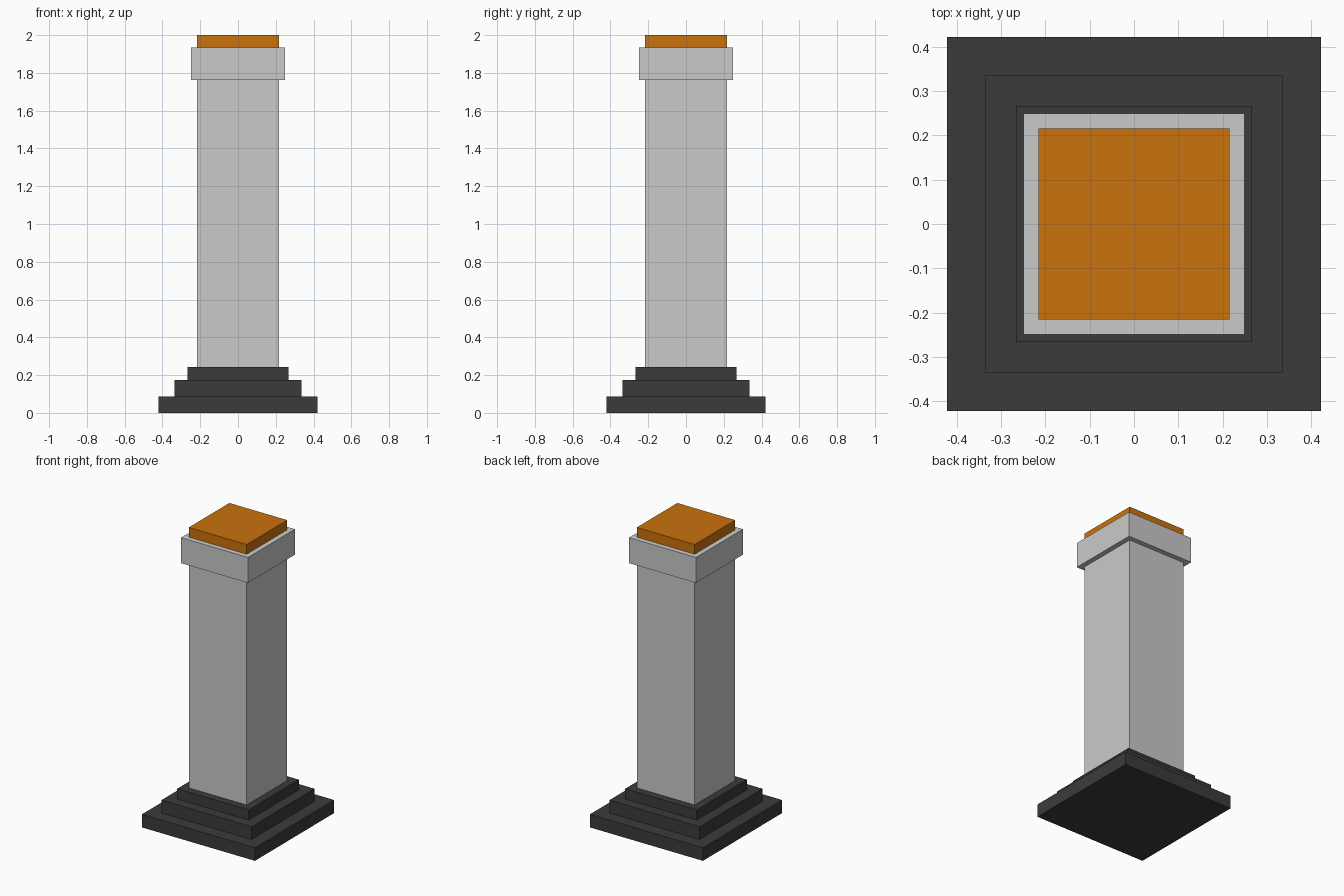
import bpy
import bmesh

if "Cube" in bpy.data.objects:
    bpy.data.objects.remove(bpy.data.objects["Cube"])


def material(name, rgb):
    m = bpy.data.materials.new(name)
    m.diffuse_color = (*rgb, 1.0)
    m.use_nodes = True
    m.node_tree.nodes["Principled BSDF"].inputs["Base Color"].default_value = m.diffuse_color
    return m


def block(name, half, z0, z1, mat):
    """Square block centred on the axis, from z0 to z1."""
    bm = bmesh.new()
    bmesh.ops.create_cube(bm, size=1.0)
    for v in bm.verts:
        v.co.x *= 2 * half
        v.co.y *= 2 * half
        v.co.z = z1 if v.co.z > 0 else z0
    mesh = bpy.data.meshes.new(name)
    bm.to_mesh(mesh)
    bm.free()
    mesh.materials.append(mat)
    bpy.context.collection.objects.link(bpy.data.objects.new(name, mesh))


dark = material("dark grey", (0.044, 0.044, 0.044))
light = material("light grey", (0.59, 0.59, 0.59))
orange = material("orange", (0.59, 0.17, 0.004))

# Stepped base
block("base_bottom_step", 0.422, 0.0, 0.088, dark)
block("base_middle_step", 0.336, 0.088, 0.174, dark)
block("base_top_step", 0.267, 0.174, 0.243, dark)

# Pillar and collar
block("pillar_shaft", 0.216, 0.243, 1.763, light)
block("collar", 0.25, 1.763, 1.935, light)

# Coloured cap
block("cap", 0.216, 1.935, 2.0, orange)
